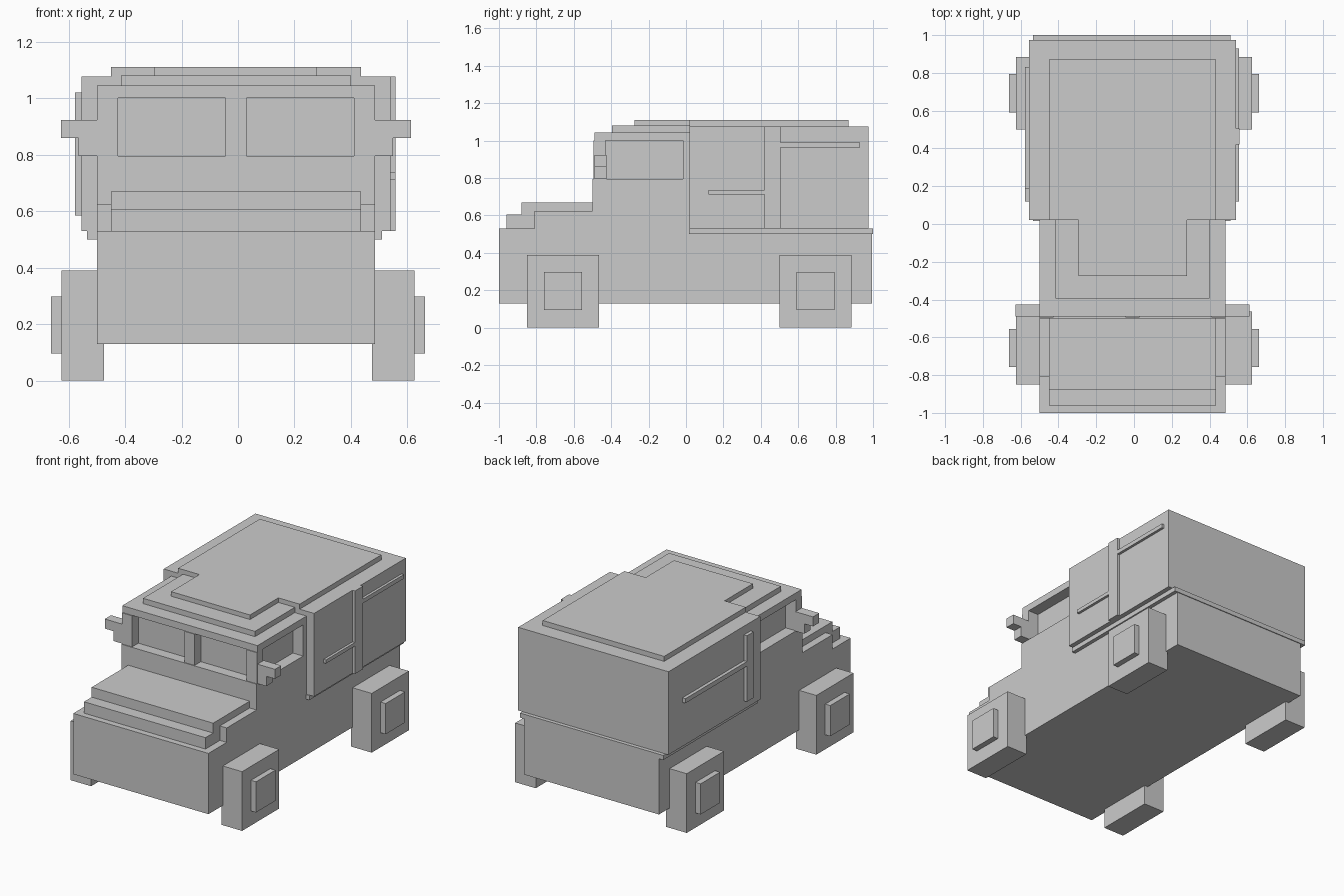
import bpy

CX = -0.0075  # the body sits slightly left of centre


def box(name, x, y, z):
    """Axis-aligned block from (min, max) ranges."""
    verts = [(a, b, c) for a in x for b in y for c in z]
    faces = [(0, 1, 3, 2), (4, 6, 7, 5), (0, 4, 5, 1),
             (2, 3, 7, 6), (0, 2, 6, 4), (1, 5, 7, 3)]
    mesh = bpy.data.meshes.new(name)
    mesh.from_pydata(verts, [], faces)
    mesh.update()
    ob = bpy.data.objects.new(name, mesh)
    bpy.context.collection.objects.link(ob)
    return ob


def centred(name, half, y, z):
    return box(name, (CX - half, CX + half), y, z)


def pair(name, inner, outer, y, z, c=CX):
    """Matching blocks on the left and right sides."""
    box("right_" + name, (c + inner, c + outer), y, z)
    box("left_" + name, (c - outer, c - inner), y, z)


# Lower body and bonnet
centred("lower_body", 0.4925, (-1.0, 0.995), (0.13, 0.53))
centred("bonnet_lower", 0.4425, (-0.96, -0.5), (0.53, 0.605))
centred("bonnet_upper", 0.4425, (-0.88, -0.495), (0.53, 0.67))
centred("front_fenders", 0.4925, (-0.81, -0.5), (0.53, 0.625))

# Cab with recessed glass and corner posts
centred("cab_base", 0.4925, (-0.5, 0.02), (0.53, 0.795))
centred("window_glass", 0.4175, (-0.43, 0.02), (0.795, 1.0))
centred("windscreen_post", 0.0375, (-0.495, -0.43), (0.795, 1.0))
pair("front_post", 0.4175, 0.4925, (-0.495, -0.43), (0.795, 1.0))
pair("rear_post", 0.4175, 0.4925, (-0.015, 0.02), (0.795, 1.0))

# Stepped cab roof
centred("cab_roof_lower", 0.4925, (-0.49, 0.02), (1.0, 1.045))
centred("cab_roof_middle", 0.4075, (-0.395, 0.02), (1.045, 1.08))
centred("cab_roof_top", 0.2875, (-0.275, 0.02), (1.08, 1.11))

# Rear cargo box
centred("cargo_box", 0.5475, (0.02, 0.975), (0.53, 1.077))
centred("cargo_roof_panel", 0.4425, (0.02, 0.87), (1.077, 1.11))
box("cargo_belt", (-0.535, 0.51), (0.015, 1.0), (0.5, 0.53))

# Raised trim on the cargo sides
box("right_door_post", (0.535, 0.558), (0.42, 0.505), (0.53, 1.077))
box("right_lower_rail", (0.535, 0.557), (0.12, 0.42), (0.713, 0.737))
box("right_upper_rail", (0.535, 0.557), (0.505, 0.93), (0.963, 0.99))
box("left_door_post", (-0.577, -0.55), (0.12, 0.19), (0.585, 1.02))
box("left_rail", (-0.577, -0.55), (0.19, 0.83), (0.82, 0.85))

# Side mirrors
pair("mirror_bracket", 0.49, 0.557, (-0.49, -0.425), (0.795, 0.86))
pair("mirror_arm", 0.49, 0.62, (-0.49, -0.425), (0.86, 0.923))

# Square wheels with hubs
for end, y in (("front", -0.657), ("rear", 0.692)):
    pair(end + "_wheel", 0.475, 0.625, (y - 0.193, y + 0.193), (0.0, 0.39), 0)
    pair(end + "_hub", 0.62, 0.662, (y - 0.101, y + 0.101), (0.096, 0.298), 0)
